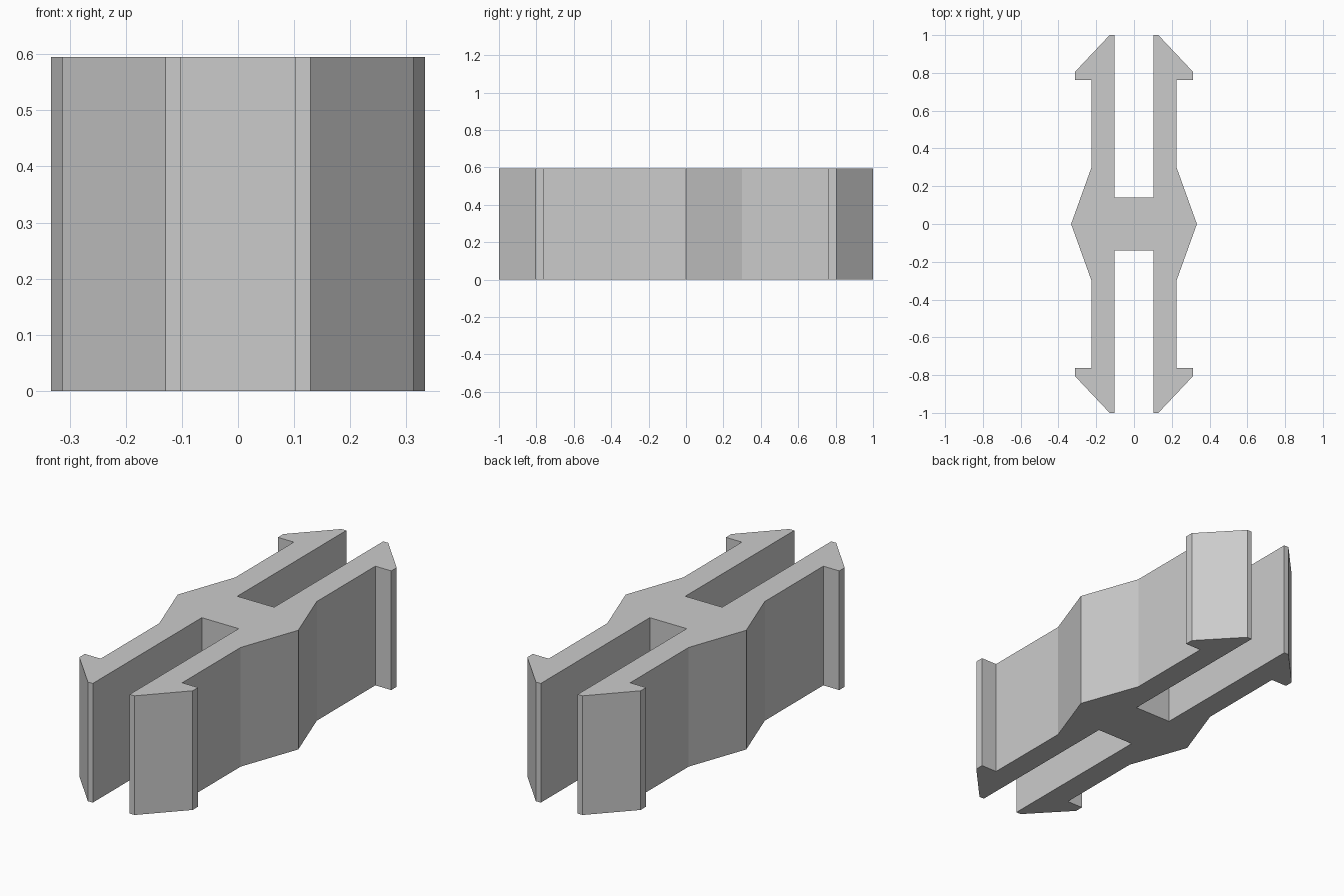
import bpy
import bmesh

cube = bpy.data.objects.get("Cube")
if cube:
    bpy.data.objects.remove(cube, do_unlink=True)

HEIGHT = 0.595

# Single plain grey plastic
grey = bpy.data.materials.new("light_grey")
grey.use_nodes = True
colour = (0.6, 0.6, 0.6, 1)
grey.diffuse_color = colour
grey.node_tree.nodes["Principled BSDF"].inputs["Base Color"].default_value = colour

# One quarter of the outline: slot floor, prong, barbed tip, then central bulge
quarter = [(0.102, 0.14), (0.102, 1), (0.129, 1), (0.313, 0.805),
           (0.313, 0.762), (0.225, 0.762), (0.225, 0.3)]
half = quarter + [(0.333, 0)] + [(x, -y) for x, y in reversed(quarter)]
outline = half + [(-x, -y) for x, y in half]

# Extrude the outline into the double-ended snap clip
bm = bmesh.new()
base = bm.faces.new([bm.verts.new((x, y, 0)) for x, y in outline])
result = bmesh.ops.extrude_face_region(bm, geom=[base], use_keep_orig=True)
top = [v for v in result["geom"] if isinstance(v, bmesh.types.BMVert)]
bmesh.ops.translate(bm, verts=top, vec=(0, 0, HEIGHT))
bmesh.ops.recalc_face_normals(bm, faces=bm.faces)

mesh = bpy.data.meshes.new("snap_clip")
bm.to_mesh(mesh)
bm.free()
mesh.materials.append(grey)
clip = bpy.data.objects.new("snap_clip", mesh)
bpy.context.collection.objects.link(clip)
